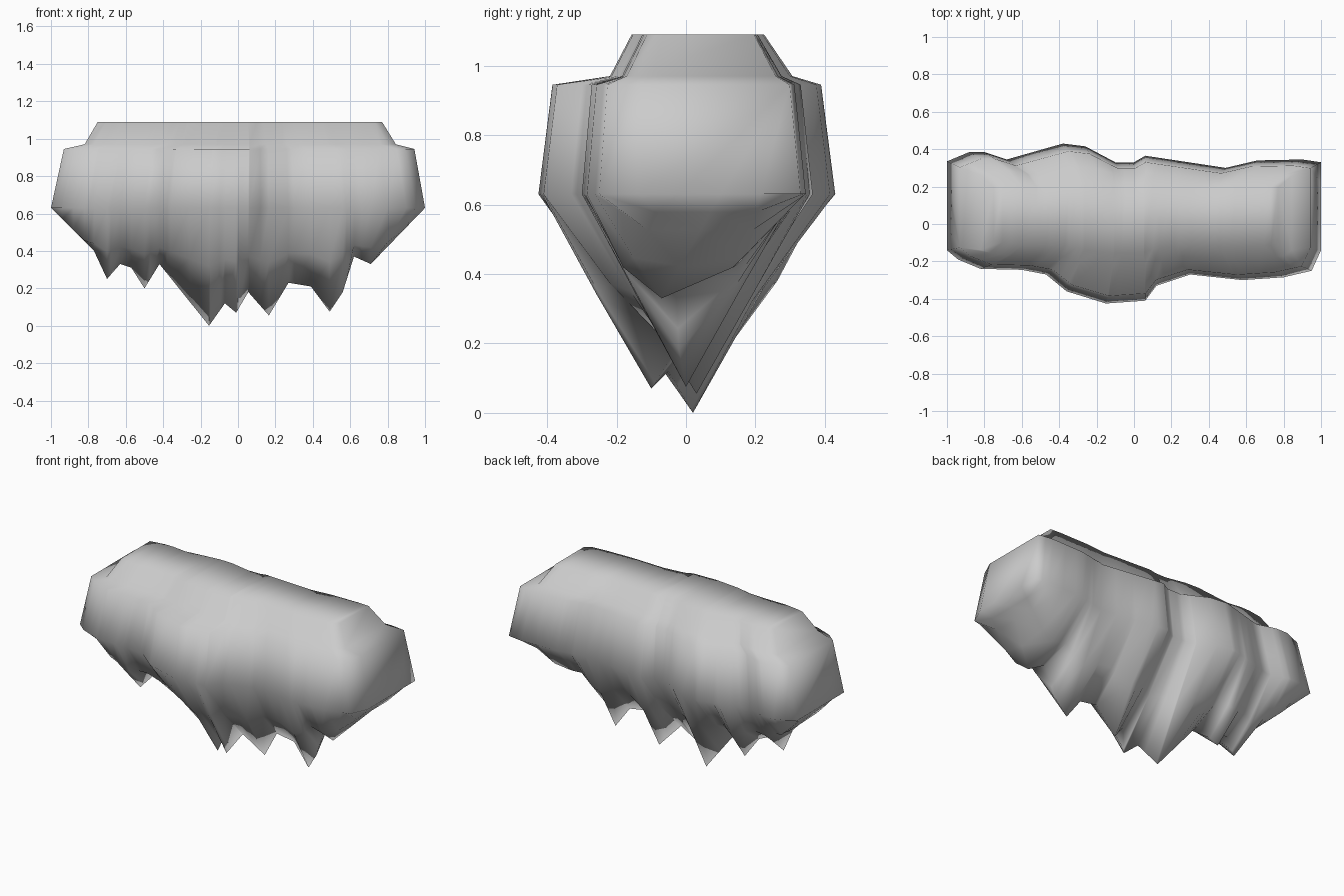
import bpy
import bmesh
from mathutils import Vector

default_cube = bpy.data.objects.get("Cube")
if default_cube:
    bpy.data.objects.remove(default_cube, do_unlink=True)

# Plan outline at the widest level, as (x, y) points
FRONT = [(-1, -.14), (-.94, -.19), (-.82, -.24), (-.6, -.245), (-.47, -.27),
         (-.36, -.36), (-.15, -.425), (.06, -.41), (.12, -.33), (.3, -.27),
         (.58, -.3), (.8, -.285), (.95, -.25), (1, -.14)]
BACK = [(-1, .335), (-.88, .385), (-.8, .385), (-.68, .345), (-.38, .43),
        (-.26, .415), (-.1, .33), (0, .33), (.06, .365), (.49, .3),
        (.66, .34), (.9, .345), (1, .33)]

# Hanging rock tips and the notches between them, as (x, y, z)
KEEL = [(-1, .1, .63), (-.77, .04, .4), (-.7, .03, .25), (-.63, .06, .33),
        (-.57, .09, .31), (-.5, .13, .2), (-.42, .05, .33), (-.155, .02, 0),
        (-.07, -.05, .12), (-.01, -.1, .07), (.055, -.03, .18),
        (.165, .03, .055), (.27, 0, .23), (.39, 0, .21), (.49, 0, .075),
        (.56, -.02, .18), (.62, -.03, .37), (.71, -.07, .33), (1, .1, .63)]


def sample(points, x):
    """Linear interpolation along x; returns the remaining coordinates."""
    for a, b in zip(points, points[1:]):
        if x <= b[0]:
            t = (x - a[0]) / (b[0] - a[0])
            return [p + (q - p) * t for p, q in zip(a[1:], b[1:])]
    return list(points[-1][1:])


def section(x):
    """Closed cross-section: keel, up the front, over the top, down the back."""
    front = sample(FRONT, x)[0]
    back = sample(BACK, x)[0]
    keel_y, keel_z = sample(KEEL, x)
    flank_z = max(keel_z, .32 + .3 * keel_z)

    def side(edge, shelf_y, top_y):
        return [Vector((x, (edge + keel_y) / 2, flank_z)),
                Vector((x, edge, .63)),
                Vector((x * .937 + .006, edge * .905, .945)),
                Vector((x * .832 + .012, shelf_y, .97)),
                Vector((x * .76 + .01, top_y, 1.09))]

    front_side = side(front, -.1 + .28 * front, -.05 + .25 * front)
    back_side = side(back, .1 + .48 * back, .1 + .29 * back)
    return [Vector((x, keel_y, keel_z))] + front_side + back_side[::-1]


def build_rock():
    bm = bmesh.new()
    stations = sorted({point[0] for point in FRONT + BACK + KEEL})
    rings = [[bm.verts.new(co) for co in section(x)] for x in stations]
    count = len(rings[0])
    # Skin between neighbouring sections
    for ring, following in zip(rings, rings[1:]):
        for i in range(count):
            j = (i + 1) % count
            bm.faces.new((ring[i], ring[j], following[j], following[i]))
    # End walls, one band per level
    for ring in (rings[0], rings[-1]):
        bm.faces.new(ring[:4] + ring[-3:])
        for i in (3, 4):
            bm.faces.new((ring[i], ring[i + 1], ring[-i - 1], ring[-i]))
    bmesh.ops.recalc_face_normals(bm, faces=bm.faces)
    for face in bm.faces:
        face.smooth = True
    mesh = bpy.data.meshes.new("floating_rock")
    bm.to_mesh(mesh)
    bm.free()
    rock = bpy.data.objects.new("floating_rock", mesh)
    bpy.context.collection.objects.link(rock)
    return rock


def make_material(name, colour):
    material = bpy.data.materials.new(name)
    material.use_nodes = True
    material.diffuse_color = colour
    shader = material.node_tree.nodes["Principled BSDF"]
    shader.inputs["Base Color"].default_value = colour
    return material


floating_rock = build_rock()
floating_rock.data.materials.append(make_material("pale_grey_stone", (.6, .6, .6, 1)))
